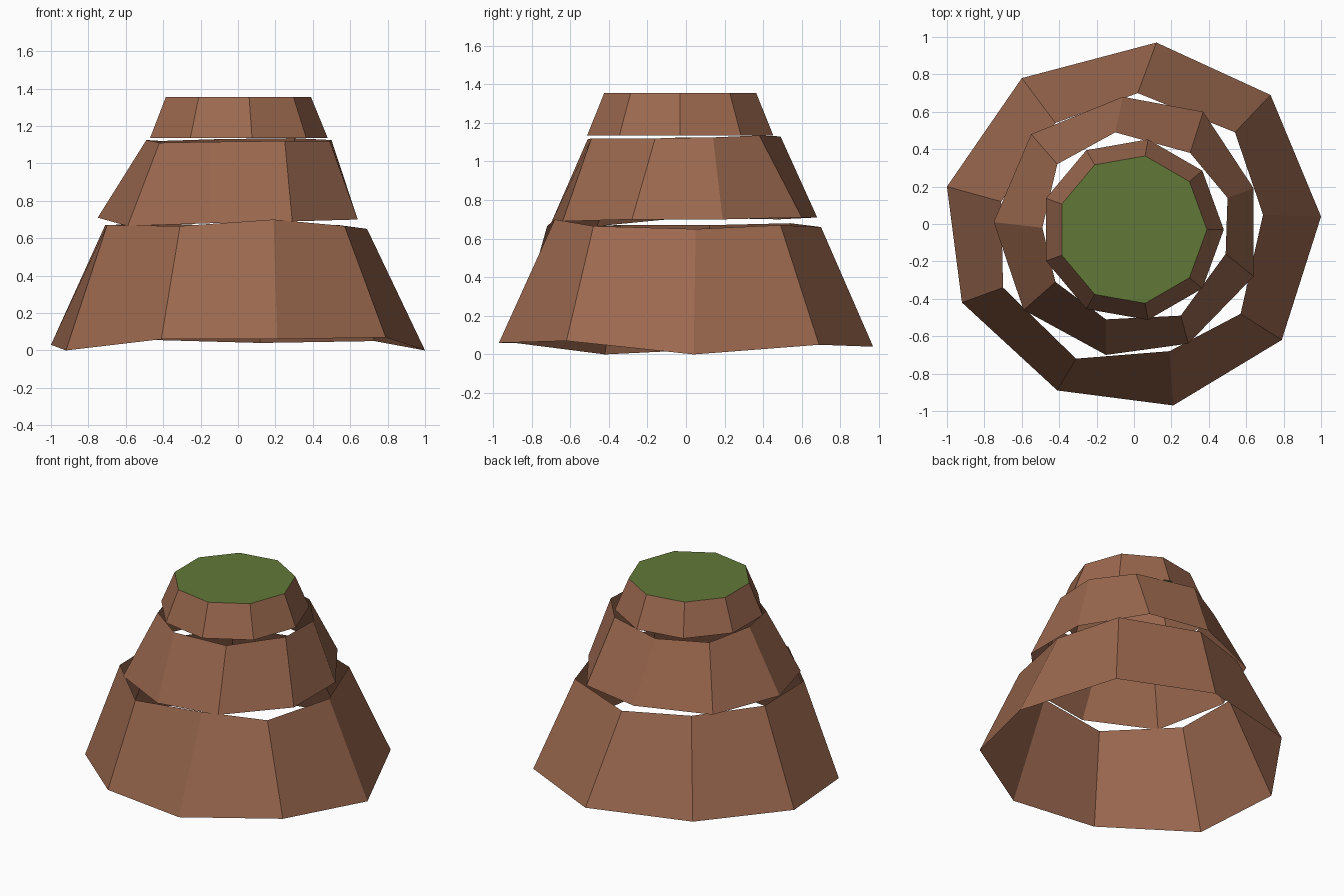
import bpy
import math

default_cube = bpy.data.objects.get("Cube")
if default_cube:
    bpy.data.objects.remove(default_cube, do_unlink=True)

SIDES = 9


def make_material(name, colour):
    material = bpy.data.materials.new(name)
    material.use_nodes = True
    material.diffuse_color = (*colour, 1)
    shader = material.node_tree.nodes["Principled BSDF"]
    shader.inputs["Base Color"].default_value = (*colour, 1)
    return material


earth = make_material("earth brown", (0.33, 0.14, 0.078))
grass = make_material("grass green", (0.12, 0.19, 0.038))


def regular_rim(radius, height, centre=(-0.01, -0.03)):
    """Even nine-sided rim, starting at +x and running anticlockwise."""
    angles = [math.tau * i / SIDES for i in range(SIDES)]
    return [(centre[0] + radius * math.cos(a),
             centre[1] + radius * math.sin(a), height) for a in angles]


def make_band(name, lower_rim, upper_rim, capped=False):
    """Open sloping wall joining two rims, with an optional grassy lid."""
    faces = []
    for i in range(SIDES):
        following = (i + 1) % SIDES
        faces.append((i, following, SIDES + following, SIDES + i))
    if capped:
        faces.append(tuple(range(SIDES, SIDES + SIDES)))

    mesh = bpy.data.meshes.new(name)
    mesh.from_pydata(lower_rim + upper_rim, [], faces)
    mesh.materials.append(earth)
    mesh.materials.append(grass)
    for face in mesh.polygons:
        face.use_smooth = False
        face.material_index = 1 if face.normal.z > 0.99 else 0
    band = bpy.data.objects.new(name, mesh)
    bpy.context.collection.objects.link(band)
    return band


# Wide bottom band with uneven, hand-cut rims
bottom_lower = [(1, .04, 0), (.73, .69, .05), (.12, .97, .04),
                (-.6, .78, .06), (-1, .2, .03), (-.92, -.42, 0),
                (-.41, -.89, .06), (.21, -.97, .06), (.79, -.62, .07)]
bottom_upper = [(.69, .05, .65), (.54, .49, .67), (.02, .7, .66),
                (-.42, .54, .68), (-.71, .12, .67), (-.7, -.34, .67),
                (-.31, -.72, .665), (.19, -.68, .7), (.57, -.48, .665)]
make_band("bottom_slope", bottom_lower, bottom_upper)

# Middle band, also uneven, floating just above the bottom one
middle_lower = [(.64, .19, .7), (.37, .6, .71), (-.06, .68, .71),
                (-.55, .48, .7), (-.75, .01, .71), (-.59, -.46, .665),
                (-.15, -.7, .68), (.29, -.64, .69), (.64, -.28, .7)]
middle_upper = [(.5, .14, 1.125), (.3, .38, 1.135), (-.1, .49, 1.13),
                (-.41, .32, 1.12), (-.49, -.02, 1.125), (-.42, -.31, 1.11),
                (-.15, -.51, 1.115), (.25, -.49, 1.12), (.49, -.16, 1.12)]
make_band("middle_slope", middle_lower, middle_upper)

# Even summit band closed by a flat grass lid
make_band("summit", regular_rim(0.49, 1.135), regular_rim(0.4, 1.355),
          capped=True)
